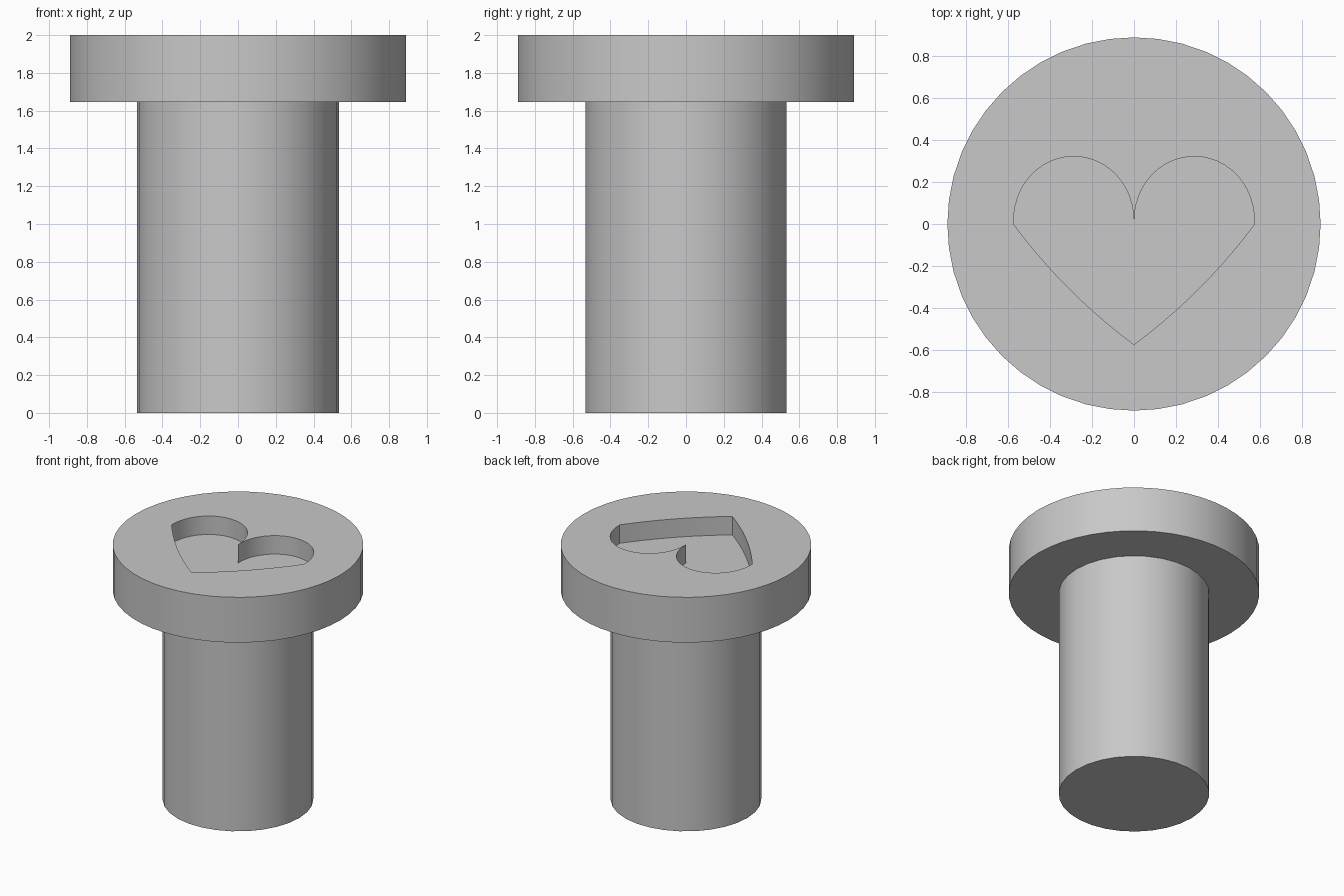
import bpy
import math
from mathutils import Vector

cube = bpy.data.objects.get("Cube")
if cube:
    bpy.data.objects.remove(cube, do_unlink=True)

TOP, HEAD_BASE, POCKET_DEPTH = 2.0, 1.645, 0.145

grey = bpy.data.materials.new("plain grey")
grey.use_nodes = True
colour = (0.58, 0.58, 0.58, 1)
grey.diffuse_color = colour
grey.node_tree.nodes["Principled BSDF"].inputs["Base Color"].default_value = colour


def prism(name, outline, low, high):
    """Extrude a counter-clockwise outline between two heights."""
    n = len(outline)
    verts = [(x, y, z) for z in (low, high) for x, y in outline]
    sides = [(i, (i + 1) % n, (i + 1) % n + n, i + n) for i in range(n)]
    caps = [tuple(reversed(range(n))), tuple(range(n, 2 * n))]
    mesh = bpy.data.meshes.new(name)
    mesh.from_pydata(verts, [], sides + caps)
    mesh.materials.append(grey)
    obj = bpy.data.objects.new(name, mesh)
    bpy.context.collection.objects.link(obj)
    return obj


def circle(radius, count):
    angles = [math.tau * i / count for i in range(count)]
    return [(radius * math.cos(a), radius * math.sin(a)) for a in angles]


def heart(half=0.575, lobe_height=0.322, steps=24):
    """Half a heart from tip to notch, then its mirror image."""
    tip, bulge, side = Vector((0, -half)), Vector((0.33, -0.33)), Vector((half, 0))
    right = []
    for i in range(10):
        t = i / 10
        p = tip * (1 - t) ** 2 + bulge * 2 * t * (1 - t) + side * t * t
        right.append((p.x, p.y))
    for i in range(steps):
        a = math.pi * i / steps
        right.append((half / 2 * (1 + math.cos(a)), lobe_height * math.sin(a) ** 0.93))
    left = [(-x, y) for x, y in reversed(right[1:])]
    return right + [(0, 0)] + left


# Shaft and wide round head
shaft = prism("shaft", circle(0.535, 30), 0, HEAD_BASE)
head = prism("head", circle(0.89, 48), HEAD_BASE, TOP)

# Heart pocket sunk into the top of the head
cutter = prism("heart_cutter", heart(), TOP - POCKET_DEPTH, TOP + 0.1)
cutter.hide_render = True
cut = head.modifiers.new("heart pocket", 'BOOLEAN')
cut.operation = 'DIFFERENCE'
cut.solver = 'EXACT'
cut.object = cutter
bpy.context.view_layer.objects.active = head
bpy.ops.object.modifier_apply(modifier=cut.name)
bpy.data.objects.remove(cutter, do_unlink=True)

# Smooth round walls with crisp rims
bpy.ops.object.select_all(action='DESELECT')
for obj in (shaft, head):
    obj.select_set(True)
bpy.ops.object.shade_smooth_by_angle(angle=math.radians(30))
